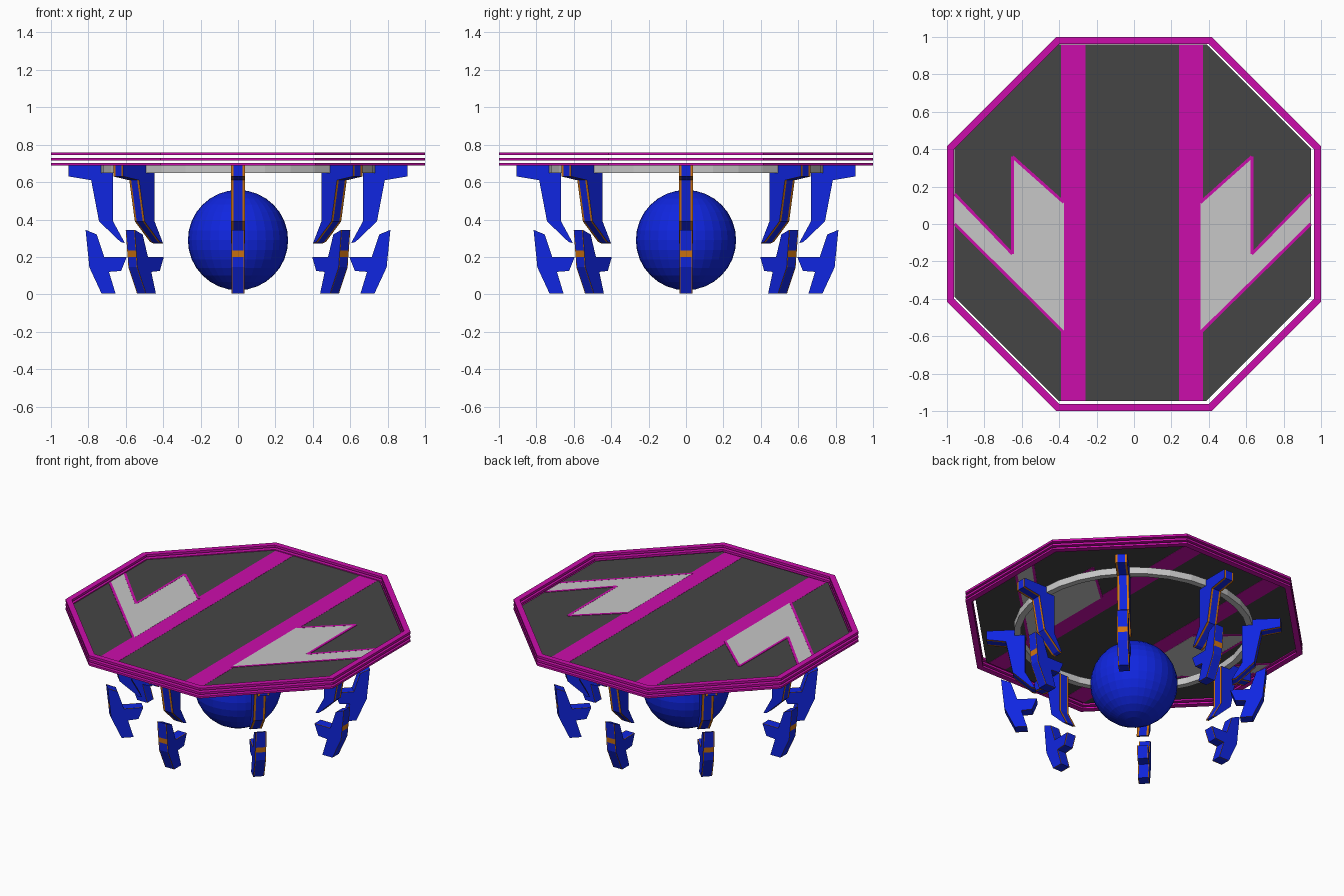
import bpy, bmesh, math

if "Cube" in bpy.data.objects:
    bpy.data.objects.remove(bpy.data.objects["Cube"])


def material(name, rgb):
    m = bpy.data.materials.new(name)
    m.diffuse_color = (*rgb, 1)
    m.use_nodes = True
    m.node_tree.nodes["Principled BSDF"].inputs["Base Color"].default_value = m.diffuse_color
    return m


BLUE = material("blue", (0.005, 0.019, 0.75))
MAGENTA = material("magenta", (0.60, 0.004, 0.41))
DARK = material("dark_grey", (0.06, 0.06, 0.06))
LIGHT = material("light_grey", (0.57, 0.57, 0.57))
ORANGE = material("orange", (0.65, 0.18, 0.006))


def finish(name, bm, *mats):
    bmesh.ops.recalc_face_normals(bm, faces=bm.faces[:])
    me = bpy.data.meshes.new(name)
    bm.to_mesh(me)
    bm.free()
    for m in mats:
        me.materials.append(m)
    ob = bpy.data.objects.new(name, me)
    bpy.context.collection.objects.link(ob)
    return ob


def slab(name, outline, z, half, mat):
    """Thin horizontal plate from an xy outline."""
    bm = bmesh.new()
    f = bm.faces.new([bm.verts.new((x, y, z - half)) for x, y in outline])
    ext = bmesh.ops.extrude_face_region(bm, geom=[f])["geom"]
    for v in ext:
        if isinstance(v, bmesh.types.BMVert):
            v.co.z = z + half
    return finish(name, bm, mat)


def hoop(name, n, outer, inner, z0, z1, phase, mat):
    """Polygonal ring with a rectangular section."""
    bm = bmesh.new()
    section = [(outer, z0), (outer, z1), (inner, z1), (inner, z0)]
    rows = []
    for i in range(n):
        a = 2 * math.pi * i / n + phase
        rows.append([bm.verts.new((r * math.cos(a), r * math.sin(a), z)) for r, z in section])
    for i in range(n):
        a, b = rows[i], rows[(i + 1) % n]
        for k in range(4):
            bm.faces.new((a[k], b[k], b[(k + 1) % 4], a[(k + 1) % 4]))
    return finish(name, bm, mat)


def leg(name, profile, width, border, angle, accent=None):
    """Radial profile given thickness; its narrow faces get orange edge strips."""
    bm = bmesh.new()
    h = width / 2
    c, s = math.cos(angle), math.sin(angle)
    rows = [[bm.verts.new((r * c - y * s, r * s + y * c, z)) for r, z in profile]
            for y in (-h, -h + border, h - border, h)]
    n = len(profile)
    bm.faces.new(rows[0])
    bm.faces.new(rows[3])
    for k in range(3):
        for i in range(n):
            j = (i + 1) % n
            f = bm.faces.new((rows[k][i], rows[k][j], rows[k + 1][j], rows[k + 1][i]))
            f.material_index = 1 if k != 1 or i == accent else 0
    return finish(name, bm, BLUE, ORANGE)


# Stacked octagonal rim bands
K = 1 / math.cos(math.pi / 8)
for i, (z0, z1) in enumerate([(0.69, 0.703), (0.716, 0.73), (0.744, 0.759)]):
    hoop(f"rim_band_{i + 1}", 8, K, 0.963 * K, z0, z1, math.pi / 8, MAGENTA)

# Thin table top, sitting slightly off centre within the rim
Z, OX, OY, AP = 0.723, -0.0075, 0.0075, 0.953
corners = [math.pi / 8 + i * math.pi / 4 for i in range(8)]
slab("table_top", [(OX + AP * K * math.cos(a), OY + AP * K * math.sin(a)) for a in corners],
     Z, 0.002, DARK)

# Long stripes
for name, x0, x1 in [("left_stripe", -0.39, -0.26), ("right_stripe", 0.24, 0.37)]:
    slab(name, [(x0, -0.945), (x1, -0.945), (x1, 0.96), (x0, 0.96)], Z, 0.003, MAGENTA)

# Notched arrow panels with borders
for side, inner, notch, outer in [("left", -0.375, -0.65, -0.959), ("right", 0.355, 0.63, 0.944)]:
    pts = [(inner, 0.115), (notch, 0.36), (notch, -0.16), (outer, 0.16), (outer, 0.0), (inner, -0.58)]
    slab(side + "_arrow", pts, Z, 0.004, LIGHT)
    for i in (0, 1, 2, 4):
        (ax, ay), (bx, by) = pts[i], pts[i + 1]
        d = math.hypot(bx - ax, by - ay)
        nx, ny = -(by - ay) / d * 0.008, (bx - ax) / d * 0.008
        slab(f"{side}_arrow_border_{i}",
             [(ax + nx, ay + ny), (bx + nx, by + ny), (bx - nx, by - ny), (ax - nx, ay - ny)],
             Z, 0.0048, MAGENTA)

# Support ring under the top
hoop("support_ring", 32, 0.735, 0.695, 0.65, 0.695, 0, LIGHT)

# Eight upper brackets and eight lower claws
UPPER = [(0.905, 0.69), (0.905, 0.63), (0.785, 0.61), (0.743, 0.39), (0.628, 0.28),
         (0.604, 0.273), (0.668, 0.39), (0.668, 0.65), (0.73, 0.65), (0.73, 0.69)]
LOWER = [(0.815, 0.345), (0.804, 0.235), (0.80, 0.2), (0.795, 0.145), (0.73, 0.005),
         (0.655, 0.005), (0.69, 0.12), (0.625, 0.125), (0.595, 0.2), (0.715, 0.2), (0.755, 0.32)]
for i in range(8):
    a = i * math.pi / 4
    leg(f"upper_leg_{i + 1}", UPPER, 0.074, 0.014, a)
    leg(f"lower_leg_{i + 1}", LOWER, 0.068, 0.005, a, accent=1)

# Central faceted ball
bm = bmesh.new()
bmesh.ops.create_uvsphere(bm, u_segments=32, v_segments=16, radius=0.268)
bmesh.ops.translate(bm, verts=bm.verts[:], vec=(0, 0, 0.29))
finish("ball", bm, BLUE)
